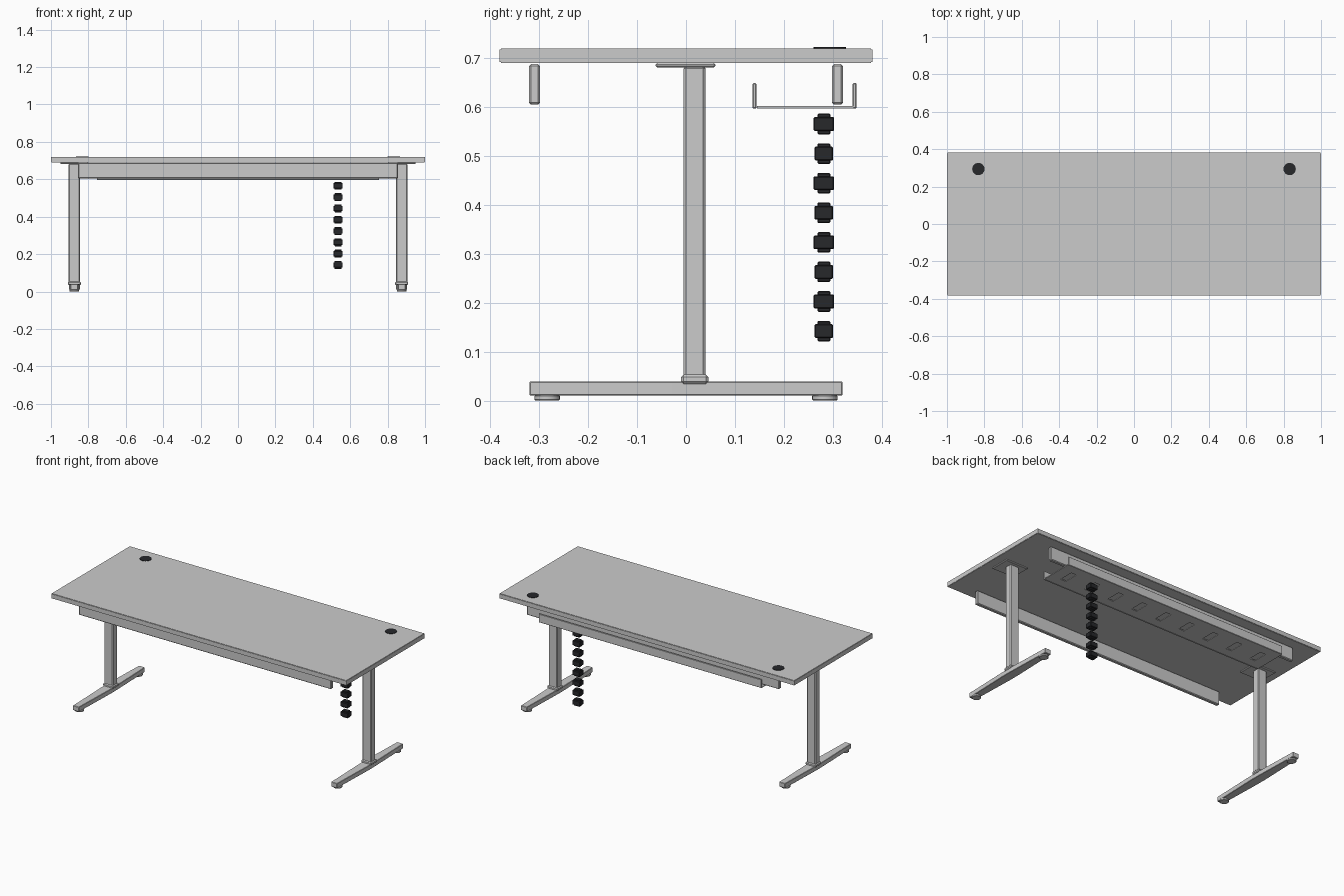
import bpy, bmesh
from mathutils import Matrix, Vector

if "Cube" in bpy.data.objects:
    bpy.data.objects.remove(bpy.data.objects["Cube"])

dark = bpy.data.materials.new("dark_plastic")
dark.diffuse_color = (0.02, 0.021, 0.024, 1)
dark.use_nodes = True
dark.node_tree.nodes["Principled BSDF"].inputs["Base Color"].default_value = dark.diffuse_color


def finish(name, bm, bevel=0, mat=None):
    me = bpy.data.meshes.new(name)
    bmesh.ops.recalc_face_normals(bm, faces=bm.faces)
    bm.to_mesh(me)
    bm.free()
    ob = bpy.data.objects.new(name, me)
    bpy.context.collection.objects.link(ob)
    if mat:
        me.materials.append(mat)
    if bevel:
        m = ob.modifiers.new("bevel", 'BEVEL')
        m.width, m.segments = bevel, 1
    return ob


def add_box(bm, lo, hi):
    lo, hi = Vector(lo), Vector(hi)
    mat = Matrix.Translation((lo + hi) / 2) @ Matrix.Diagonal((*(hi - lo), 1))
    return bmesh.ops.create_cube(bm, size=1, matrix=mat)["verts"]


def box(name, lo, hi, bevel=0, mat=None):
    bm = bmesh.new()
    add_box(bm, lo, hi)
    return finish(name, bm, bevel, mat)


def disc(name, x, y, z0, z1, r, mat=None, bevel=0):
    bm = bmesh.new()
    bmesh.ops.create_cone(bm, cap_ends=True, segments=24, radius1=r, radius2=r,
                          depth=z1 - z0, matrix=Matrix.Translation((x, y, (z0 + z1) / 2)))
    ob = finish(name, bm, bevel, mat)
    bpy.context.view_layer.objects.active = ob
    bpy.ops.object.select_all(action='DESELECT')
    ob.select_set(True)
    bpy.ops.object.shade_smooth_by_angle()


# Desktop with slightly proud edge bands
box("desktop", (-0.998, -0.378, 0.69), (0.998, 0.378, 0.72))
for s, n in ((-1, "front"), (1, "back")):
    y = sorted((s * 0.376, s * 0.381))
    box(n + "_edge_band", (-0.998, y[0], 0.692), (0.998, y[1], 0.718))
    # Apron beams under the top
    box(n + "_apron", (-0.855, s * 0.31 - 0.011, 0.605), (0.855, s * 0.31 + 0.011, 0.688), 0.004)

for s, n in ((-1, "left"), (1, "right")):
    x = sorted((s * 0.996, s))
    box(n + "_edge_band", (x[0], -0.378, 0.692), (x[1], 0.378, 0.718))
    c = s * 0.875
    # Column, mounting plate and base collar
    box(n + "_column", (c - 0.03, -0.005, 0.045), (c + 0.03, 0.04, 0.684), 0.005)
    box(n + "_mounting_plate", (c - 0.075, -0.062, 0.681), (c + 0.075, 0.06, 0.69), 0.003)
    box(n + "_collar", (c - 0.035, -0.01, 0.034), (c + 0.035, 0.046, 0.053), 0.005)
    # Foot bar, tapering in plan towards both ends
    bm = bmesh.new()
    plan = [(0.02, -0.32), (0.029, -0.03), (0.029, 0.03), (0.02, 0.32)]
    outline = plan + [(-x, y) for x, y in reversed(plan)]
    f = bm.faces.new([bm.verts.new((c + x, y, 0.01)) for x, y in outline])
    top = bmesh.ops.extrude_face_region(bm, geom=[f])["geom"]
    bmesh.ops.translate(bm, vec=(0, 0, 0.029),
                        verts=[v for v in top if isinstance(v, bmesh.types.BMVert)])
    finish(n + "_foot", bm, 0.002)
    # Levelling pads
    for y in (-0.284, 0.284):
        disc(n + "_levelling_pad", c, y, 0, 0.011, 0.026, bevel=0.002)
    # Cable grommet
    disc(n + "_grommet", s * 0.832, 0.294, 0.712, 0.7225, 0.033, dark)

# Cable tray with slotted floor
floor = box("cable_tray_floor", (-0.755, 0.145, 0.597), (0.755, 0.343, 0.602))
bm = bmesh.new()
for i in range(9):
    x = (i - 4) * 0.167
    add_box(bm, (x - 0.018, 0.2, 0.58), (x + 0.018, 0.29, 0.62))
cutter = finish("slot_cutter", bm)
cutter.hide_render = True
cutter.hide_set(True)
cutter.display_type = 'WIRE'
m = floor.modifiers.new("slots", 'BOOLEAN')
m.operation, m.object, m.solver = 'DIFFERENCE', cutter, 'EXACT'
for y, n in ((0.14, "front"), (0.345, "back")):
    box("cable_tray_" + n + "_wall", (-0.755, y - 0.004, 0.597), (0.755, y + 0.004, 0.649), 0.002)

# Hanging cable spine: eight cross-shaped links
for i in range(8):
    z = 0.142 + i * 0.0605
    w = 0.021 if i % 2 else 0.019
    bm = bmesh.new()
    add_box(bm, (0.51, 0.282 - w, z - 0.014), (0.56, 0.282 + w, z + 0.014))
    add_box(bm, (0.516, 0.269, z - 0.021), (0.554, 0.295, z + 0.021))
    finish("cable_spine_link", bm, 0.002, dark)
